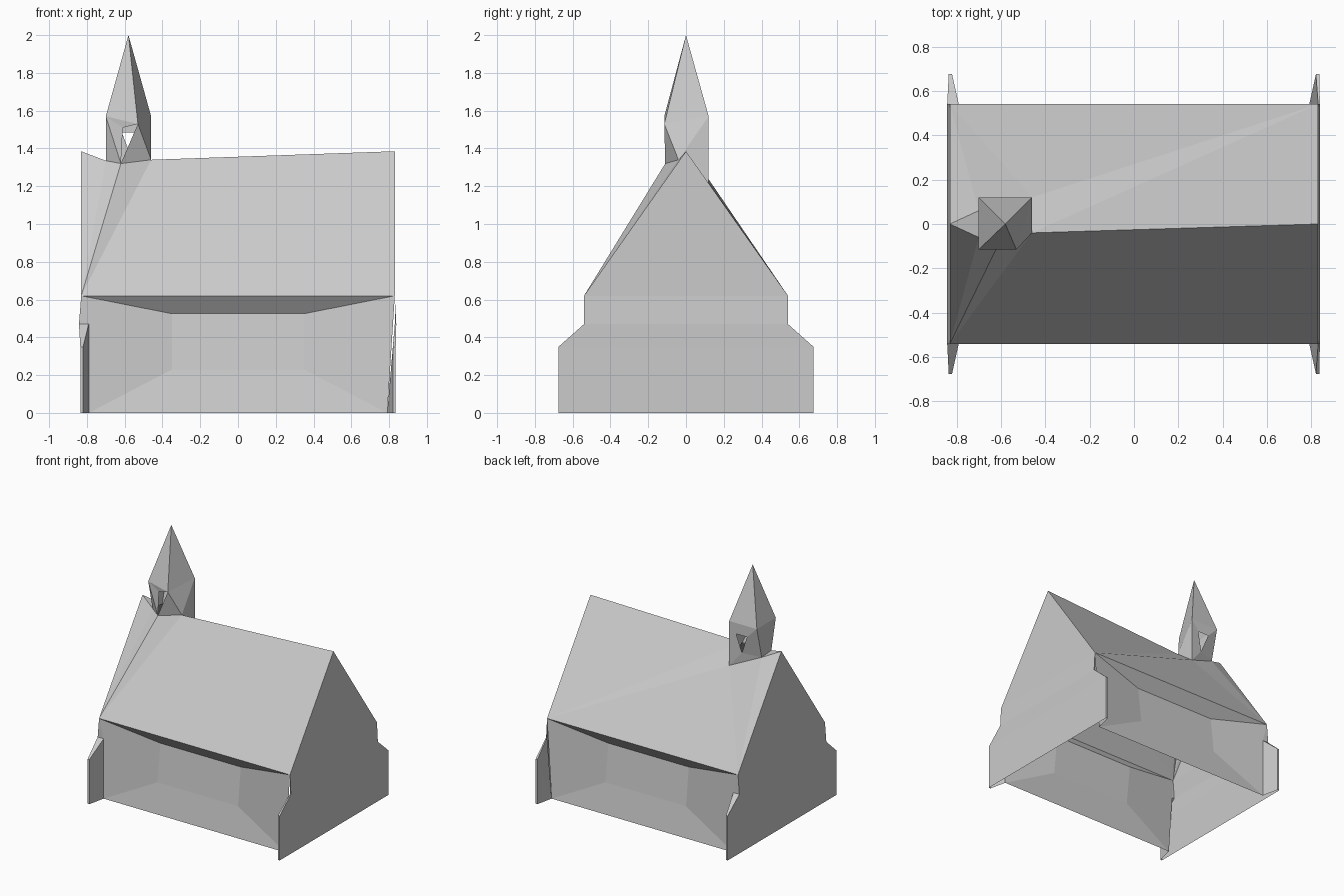
import bpy
import bmesh
from mathutils import Vector

cube = bpy.data.objects.get("Cube")
if cube:
    bpy.data.objects.remove(cube, do_unlink=True)

# One plain stone colour for the whole chapel
stone = bpy.data.materials.new("pale_stone")
stone.use_nodes = True
stone.diffuse_color = (0.6, 0.6, 0.6, 1)
shader = next(n for n in stone.node_tree.nodes if n.type == 'BSDF_PRINCIPLED')
shader.inputs["Base Color"].default_value = stone.diffuse_color
shader.inputs["Roughness"].default_value = 0.9


def build(name, corners, faces, center):
    """Make a flat-shaded shell from named corners, facing away from center."""
    bm = bmesh.new()
    verts = {key: bm.verts.new(place) for key, place in corners.items()}
    for face in faces:
        bm.faces.new([verts[key] for key in face.split()])
    bm.normal_update()
    for face in bm.faces:
        if face.normal.dot(face.calc_center_median() - Vector(center)) < 0:
            face.normal_flip()
    mesh = bpy.data.meshes.new(name)
    bm.to_mesh(mesh)
    bm.free()
    mesh.materials.append(stone)
    obj = bpy.data.objects.new(name, mesh)
    bpy.context.collection.objects.link(obj)
    return obj


# Main measurements
end, depth, eave, ridge = 0.83, 0.54, 0.62, 1.385
foot, shoulder, step, spread = 0.79, 0.35, 0.47, 0.675
middle = (0, 0, eave)

# Corners where the bell tower meets the roof
tower_base = {
    "front_foot": (-0.62, -0.11, 1.32),
    "right_foot": (-0.46, -0.04, 1.34),
    "back_foot": (-0.46, 0.12, 1.22),
    "left_back_foot": (-0.70, 0.06, 1.325),
    "left_front_foot": (-0.70, -0.06, 1.335),
}

# Roof, folded around the tower
roof = dict(tower_base)
for side, sx in (("left", -1), ("right", 1)):
    roof["ridge_" + side] = (sx * end, 0, ridge)
    roof["front_" + side] = (sx * end, -depth, eave)
    roof["back_" + side] = (sx * end, depth, eave)
build("roof", roof, [
    "front_left front_right ridge_right",
    "front_left ridge_right right_foot",
    "front_left right_foot front_foot",
    "front_left front_foot left_front_foot",
    "front_left left_front_foot ridge_left",
    "ridge_left left_front_foot left_back_foot",
    "back_left ridge_left left_back_foot",
    "back_left left_back_foot back_foot",
    "back_left back_foot back_right",
    "back_right back_foot right_foot",
    "back_right right_foot ridge_right",
], middle)

# Long walls with a sunken panel
for name, sy in (("front_wall", -1), ("back_wall", 1)):
    wall = {}
    for side, sx in (("l", -1), ("r", 1)):
        wall["top_" + side] = (sx * end, sy * depth, eave)
        wall["foot_" + side] = (sx * foot, sy * depth, 0)
        wall["high_" + side] = (sx * 0.35, sy * 0.465, 0.525)
        wall["low_" + side] = (sx * 0.35, sy * 0.50, 0.23)
    build(name, wall, [
        "top_l top_r high_r high_l",
        "high_l high_r low_r low_l",
        "low_l low_r foot_r foot_l",
        "top_l high_l low_l foot_l",
        "top_r high_r low_r foot_r",
    ], middle)

for side, sx, outer, inner in (("left", -1, 0.842, foot), ("right", 1, 0.838, end)):
    # Gable end sheet with stepped outline
    gable = {"apex": (sx * end, 0, ridge)}
    for key, sy in (("f", -1), ("b", 1)):
        gable["eave_" + key] = (sx * end, sy * depth, eave)
        gable["step_" + key] = (sx * outer, sy * depth, step)
        gable["shoulder_" + key] = (sx * 0.835, sy * spread, shoulder)
        gable["foot_" + key] = (sx * 0.835, sy * spread, 0)
    build(side + "_gable", gable, [
        "apex eave_f eave_b",
        "eave_f step_f step_b eave_b",
        "step_f shoulder_f shoulder_b step_b",
        "shoulder_f foot_f foot_b shoulder_b",
    ], middle)

    # Wedge buttresses at the corners
    for place, sy in (("front", -1), ("back", 1)):
        buttress = {
            "eave": (sx * end, sy * depth, eave),
            "step": (sx * outer, sy * depth, step),
            "inner": (sx * inner, sy * depth, step),
            "foot": (sx * foot, sy * depth, 0),
            "lip": (sx * 0.82, sy * spread, shoulder),
            "toe": (sx * 0.82, sy * spread, 0),
            "edge": (sx * 0.835, sy * spread, shoulder),
            "base": (sx * 0.835, sy * spread, 0),
        }
        build(f"{place}_{side}_buttress", buttress, [
            "foot inner lip", "foot lip toe", "toe lip edge base",
            "inner step edge lip", "eave step inner",
        ], (sx * 0.836, sy * 0.58, 0.2))

# Bell tower with spire and open sound holes
tower = dict(tower_base)
tower.update({
    "tip": (-0.58, 0, 2),
    "fl": (-0.70, -0.115, 1.57),
    "fr": (-0.53, -0.115, 1.53),
    "br": (-0.46, 0.12, 1.57),
    "bl": (-0.70, 0.12, 1.57),
    "front_hole": (-0.61, -0.11, 1.51),
    "hole_r": (-0.52, 0.12, 1.485),
    "hole_l": (-0.615, 0.12, 1.485),
    "hole_low": (-0.56, 0.105, 1.34),
})
build("bell_tower", tower, [
    "tip fl fr", "tip fr br", "tip br bl", "tip bl fl",
    "fl fr front_hole",
    "fl front_hole front_foot",
    "fl front_foot left_front_foot",
    "fr right_foot front_foot",
    "fr br right_foot",
    "br back_foot right_foot",
    "fl bl left_back_foot left_front_foot",
    "bl br hole_r hole_l",
    "br back_foot hole_low hole_r",
    "bl hole_l hole_low left_back_foot",
    "hole_low back_foot left_back_foot",
], (-0.58, 0, 1.5))
